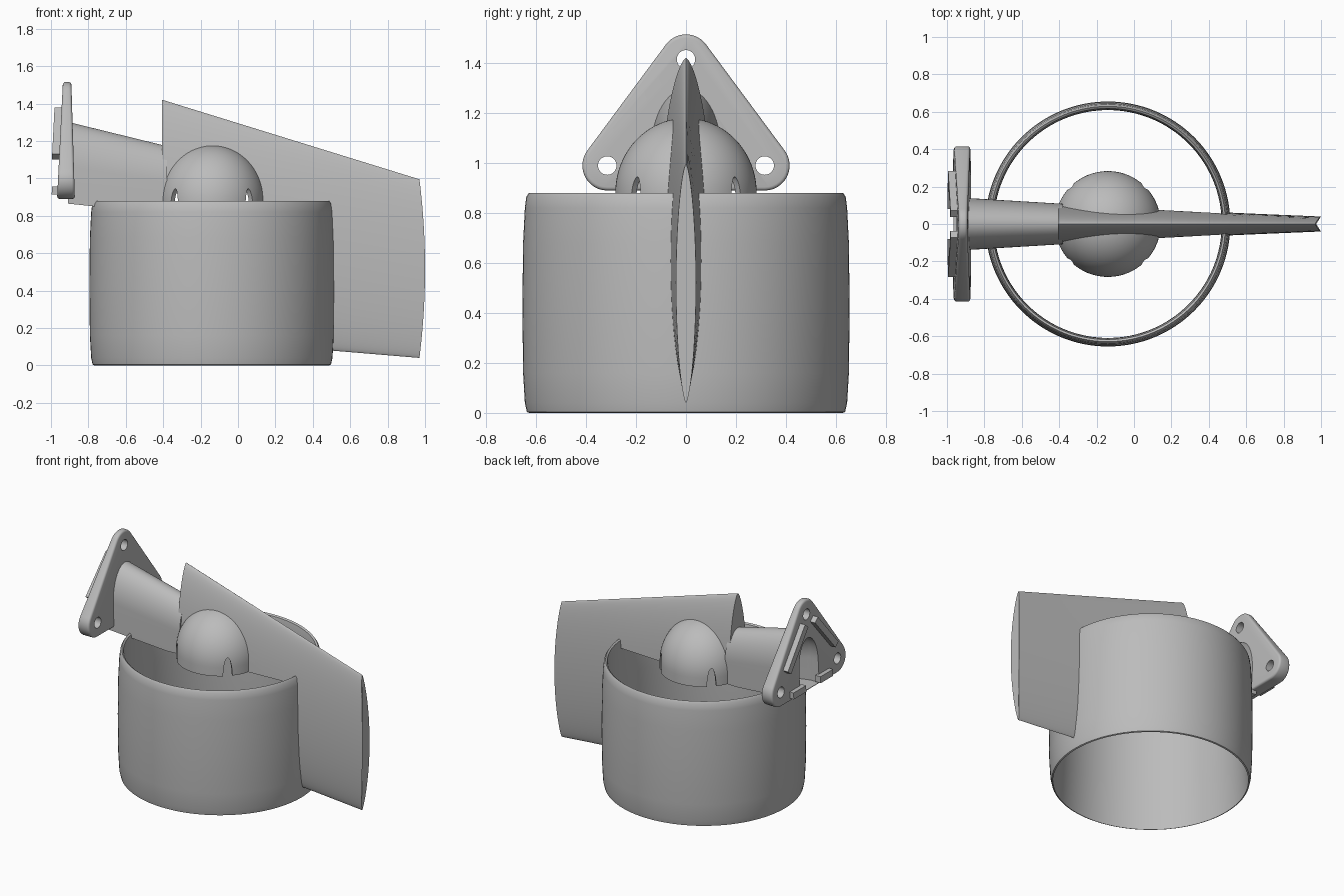
import bpy, bmesh
from math import sin, cos, pi, radians, sqrt
from mathutils import Vector, Matrix

if "Cube" in bpy.data.objects:
    bpy.data.objects.remove(bpy.data.objects["Cube"])

grey = bpy.data.materials.new("plain_grey")
grey.use_nodes = True
grey.diffuse_color = (0.5, 0.5, 0.5, 1)
grey.node_tree.nodes["Principled BSDF"].inputs["Base Color"].default_value = (0.5, 0.5, 0.5, 1)

CX = -0.14      # duct axis
FLOOR = 0.82    # underside of everything inside the duct


def finish(name, bm):
    bmesh.ops.recalc_face_normals(bm, faces=bm.faces)
    mesh = bpy.data.meshes.new(name)
    bm.to_mesh(mesh)
    bm.free()
    mesh.materials.append(grey)
    obj = bpy.data.objects.new(name, mesh)
    bpy.context.collection.objects.link(obj)
    return obj


def loft(name, rings):
    """Skin a list of equal-length point loops and cap both ends."""
    bm = bmesh.new()
    loops = [[bm.verts.new(p) for p in ring] for ring in rings]
    n = len(loops[0])
    for a, b in zip(loops, loops[1:]):
        for i in range(n):
            j = (i + 1) % n
            bm.faces.new((a[i], a[j], b[j], b[i]))
    bm.faces.new(loops[0])
    bm.faces.new(loops[-1])
    return finish(name, bm)


def lathe(name, profile, steps=96, closed=False):
    """Turn an (r, z) profile around the duct axis."""
    bm = bmesh.new()
    verts = [bm.verts.new((CX + r, 0, z)) for r, z in profile]
    pairs = list(zip(verts, verts[1:])) + ([(verts[-1], verts[0])] if closed else [])
    edges = [bm.edges.new(p) for p in pairs]
    bmesh.ops.spin(bm, geom=verts + edges, cent=(CX, 0, 0), axis=(0, 0, 1),
                   angle=2 * pi, steps=steps, use_duplicate=False)
    bmesh.ops.remove_doubles(bm, verts=bm.verts, dist=1e-5)
    return finish(name, bm)


def apply(obj, mod):
    bpy.context.view_layer.objects.active = obj
    bpy.ops.object.modifier_apply(modifier=mod.name)


def cut(obj, *cutters):
    for c in cutters:
        mod = obj.modifiers.new("cut", 'BOOLEAN')
        mod.operation, mod.solver, mod.object = 'DIFFERENCE', 'EXACT', c
        apply(obj, mod)


def bevel(obj, width, segments=3):
    mod = obj.modifiers.new("round", 'BEVEL')
    mod.width, mod.segments, mod.limit_method = width, segments, 'ANGLE'
    apply(obj, mod)


def dome_profile(r, top, base):
    arc = [(r * cos(t), 0.88 + (top - 0.88) * sin(t))
           for t in (i * pi / 40 for i in range(20))]
    return [(0, base), (r, base)] + arc + [(0, top)]


def arch(x, w, top, bottom):
    """Upright section with straight sides and an elliptical crown."""
    mid = bottom + 0.45 * (top - bottom)
    crown = [Vector((x, w * cos(t), mid + (top - mid) * sin(t)))
             for t in (i * pi / 32 for i in range(33))]
    return [Vector((x, w, bottom))] + crown + [Vector((x, -w, bottom))]


# Duct: thin barrel wall with a rounded lip
duct = lathe("duct_ring", [(0.628, 0), (0.637, 0.004), (0.645, 0.04), (0.652, 0.16),
                           (0.655, 0.42), (0.652, 0.68), (0.645, 0.82), (0.639, 0.865),
                           (0.629, 0.88), (0.618, 0.872), (0.611, 0.83), (0.609, 0.6),
                           (0.614, 0.3)], steps=128, closed=True)

# Cutters for the duct bore, the motor cavity and the wiring channel
bore = lathe("bore_cutter", [(0, -0.2), (0.632, -0.2), (0.632, FLOOR), (0, FLOOR)])
cavity = lathe("cavity_cutter", dome_profile(0.255, 1.1, 0.7), 64)
channel = loft("channel_cutter", [arch(-1.1, 0.105, 1.25, 0.9), arch(-0.9, 0.105, 1.25, 0.9),
                                  arch(-0.38, 0.05, 1.02, 0.85)])
cutters = [bore, cavity, channel]


# Fin: tapering lens sections with a bowed trailing edge
def lens(u):
    x, w = -0.405 + 1.375 * u, 0.103 - 0.063 * u
    top, bottom = 1.42 - 0.425 * u, 0.155 - 0.115 * u
    mid, h = (top + bottom) / 2, (top - bottom) / 2
    ring = []
    for i in range(64):
        t = i * pi / 32
        s = sin(t)
        y = w * abs(s) ** 1.3 * (1 if s >= 0 else -1)
        bow = 0.03 * (1 - cos(t) ** 2) if u == 1 else 0
        ring.append(Vector((x + bow, y, mid + h * cos(t))))
    return ring


fin = loft("fin", [lens(u) for u in (0, 0.25, 0.5, 0.75, 1)])
cut(fin, bore, cavity, channel)

# Arm from the fin to the mounting flange
arm = loft("mounting_arm", [arch(-0.91, 0.14, 1.302, 0.865), arch(-0.38, 0.108, 1.172, 0.81)])
cut(arm, bore, cavity, channel)

# Motor dome with four round-topped slots
dome = lathe("motor_dome", dome_profile(0.283, 1.18, FLOOR), 64)
cut(dome, cavity, channel)
for k in range(4):
    spin = Matrix.Translation((CX, 0, 0)) @ Matrix.Rotation(radians(45 + 90 * k), 4, 'Z')
    slot = loft("slot_cutter", [[spin @ p for p in arch(x, 0.03, 0.945, 0.7)]
                                for x in (0.2, 0.4)])
    cut(dome, slot)
    cutters.append(slot)

# Flange: rounded triangle, thicker at its foot, with three screw holes
holes = [(0, 1.415), (-0.315, 0.99), (0.315, 0.99)]


def front_x(z):
    return -0.872 - 0.03 * (z - 0.88)


def back_x(z):
    return -0.968 + 0.05 * (z - 0.88)


outline = []
for (y, z), start, end in zip(holes, (36, 144, 270), (144, 270, 396)):
    for i in range(13):
        a = radians(start + (end - start) * i / 12)
        outline.append((y + 0.1 * cos(a), z + 0.1 * sin(a)))
flange = loft("mounting_flange", [[Vector((f(z), y, z)) for y, z in outline]
                                  for f in (front_x, back_x)])
bevel(flange, 0.014)
for y, z in holes:
    hole = loft("hole_cutter", [[Vector((x, y + 0.037 * cos(t), z + 0.037 * sin(t)))
                                 for t in (i * pi / 16 for i in range(32))]
                                for x in (-1.1, -0.8)])
    cut(flange, hole)
    cutters.append(hole)
cut(flange, channel)


# Locating ribs on the back of the flange
def rib(name, a, b, width, depth):
    a, b = Vector(a), Vector(b)
    d = (b - a).normalized() * width / 2
    side = Vector((-d.y, d.x))
    corners = [a + side, b + side, b - side, a - side]
    return loft(name, [[Vector((back_x(p.y) + off, p.x, p.y)) for p in corners]
                       for off in (-depth, 0.01)])


parts = [duct, fin, arm, dome, flange]
for side, s in (("left", 1), ("right", -1)):
    parts.append(rib(side + "_slanted_rib", (0.055 * s, 1.365), (0.265 * s, 1.115), 0.045, 0.038))
    parts.append(rib(side + "_foot_rib", (0.08 * s, 0.935), (0.22 * s, 0.935), 0.045, 0.03))

for c in cutters:
    bpy.data.objects.remove(c)

# Smooth the curved surfaces, keep edges crisp
for obj in parts:
    bpy.ops.object.select_all(action='DESELECT')
    obj.select_set(True)
    bpy.context.view_layer.objects.active = obj
    bpy.ops.object.shade_smooth_by_angle(angle=radians(35))
